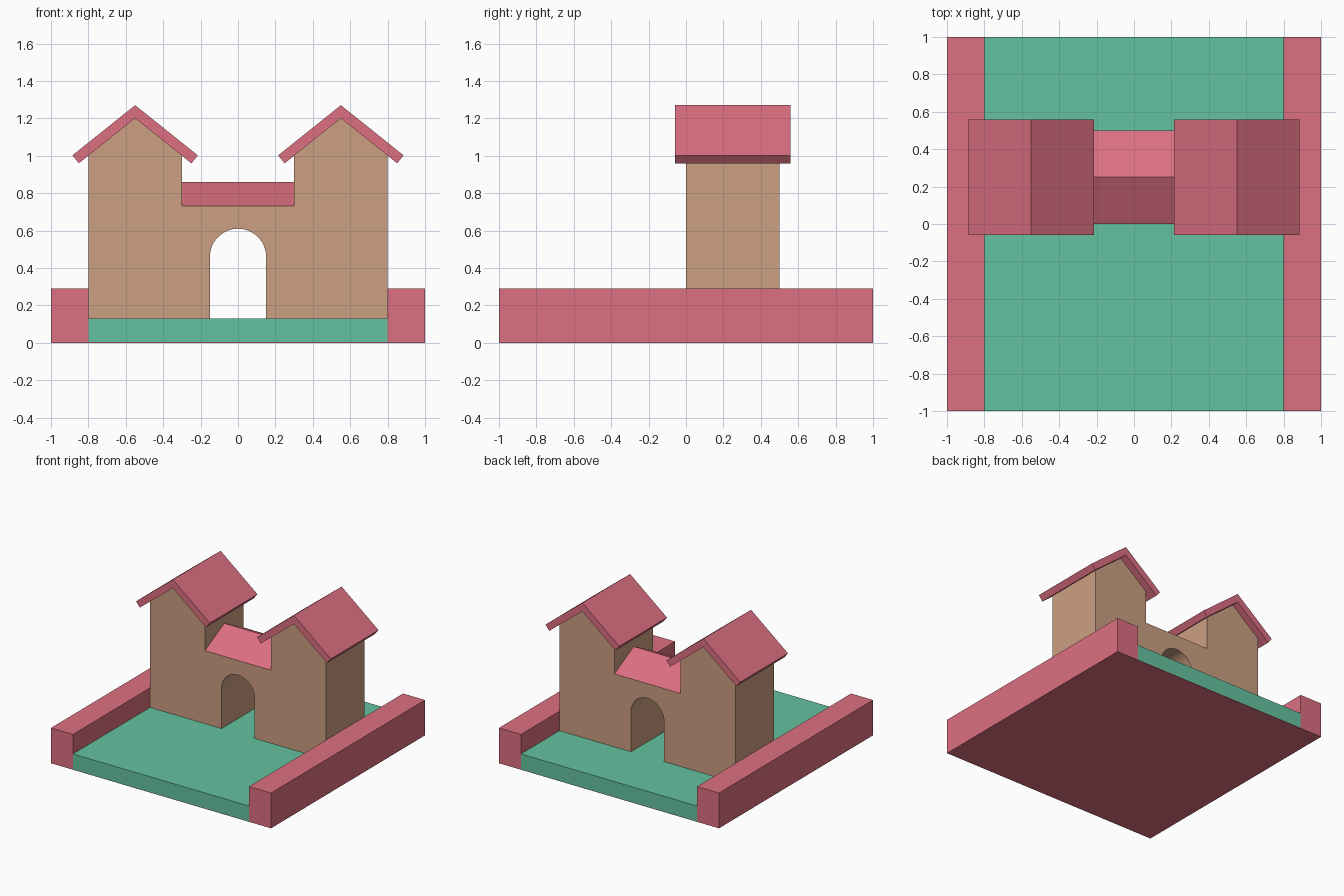
import bpy, bmesh
from math import pi, cos, sin, hypot

if "Cube" in bpy.data.objects:
    bpy.data.objects.remove(bpy.data.objects["Cube"])


def material(name, rgb):
    m = bpy.data.materials.new(name)
    m.diffuse_color = (*rgb, 1)
    m.use_nodes = True
    m.node_tree.nodes["Principled BSDF"].inputs["Base Color"].default_value = m.diffuse_color
    return m


RED = material("red", (0.72, 0.16, 0.22))
GREEN = material("green", (0.13, 0.54, 0.35))
TAN = material("tan", (0.60, 0.35, 0.22))


def extrude(name, profile, lo, hi, mat, axis="y"):
    """Solid from a closed (u, z) profile swept from lo to hi along x or y."""
    bm = bmesh.new()
    place = (lambda u, z: (u, lo, z)) if axis == "y" else (lambda u, z: (lo, u, z))
    face = bm.faces.new([bm.verts.new(place(u, z)) for u, z in profile])
    ext = bmesh.ops.extrude_face_region(bm, geom=[face])
    verts = [g for g in ext["geom"] if isinstance(g, bmesh.types.BMVert)]
    d = hi - lo
    bmesh.ops.translate(bm, verts=verts, vec=(0, d, 0) if axis == "y" else (d, 0, 0))
    bmesh.ops.recalc_face_normals(bm, faces=bm.faces)
    mesh = bpy.data.meshes.new(name)
    bm.to_mesh(mesh)
    bm.free()
    mesh.materials.append(mat)
    ob = bpy.data.objects.new(name, mesh)
    bpy.context.collection.objects.link(ob)
    return ob


# Red tray: two side walls joined by a thin underside
skin = 0.003
extrude("side_walls", [(-1, 0), (1, 0), (1, 0.29), (0.8, 0.29), (0.8, skin),
                       (-0.8, skin), (-0.8, 0.29), (-1, 0.29)], -1, 1, RED)

# Green lawn between the walls
GROUND = 0.13
extrude("lawn", [(-0.8, skin), (0.8, skin), (0.8, GROUND), (-0.8, GROUND)], -1, 1, GREEN)

# Gatehouse: two gabled towers, link wall and arched passage in one outline
half = [(0.3, 0.73), (0.3, 1.0), (0.55, 1.2), (0.8, 1.0), (0.8, GROUND), (0.15, GROUND)]
N = 24
arch = [(0.15 * cos(pi * i / N), 0.46 + 0.15 * sin(pi * i / N)) for i in range(N + 1)]
outline = half + arch + [(-x, z) for x, z in reversed(half)]
gatehouse = extrude("gatehouse", outline, 0, 0.5, TAN)
bpy.context.view_layer.objects.active = gatehouse
gatehouse.select_set(True)
bpy.ops.object.shade_smooth_by_angle(angle=pi / 6)

# Overhanging chevron roofs on the towers
slope, reach, rise = 0.8, 0.335, 0.07
norm = hypot(slope, 1)
thick = rise / norm
end = (reach, 1.27 - slope * reach)
under = (end[0] - thick * slope / norm, end[1] - thick / norm)
for side, cx in (("left", -0.55), ("right", 0.55)):
    chevron = [(0, 1.27), end, under, (0, 1.2), (-under[0], under[1]), (-end[0], end[1])]
    extrude(side + "_tower_roof", [(cx + x, z) for x, z in chevron], -0.06, 0.56, RED)

# Ridged roof over the link wall
extrude("link_roof", [(0, 0.73), (0.5, 0.73), (0.25, 0.86)], -0.3, 0.3, RED, axis="x")
